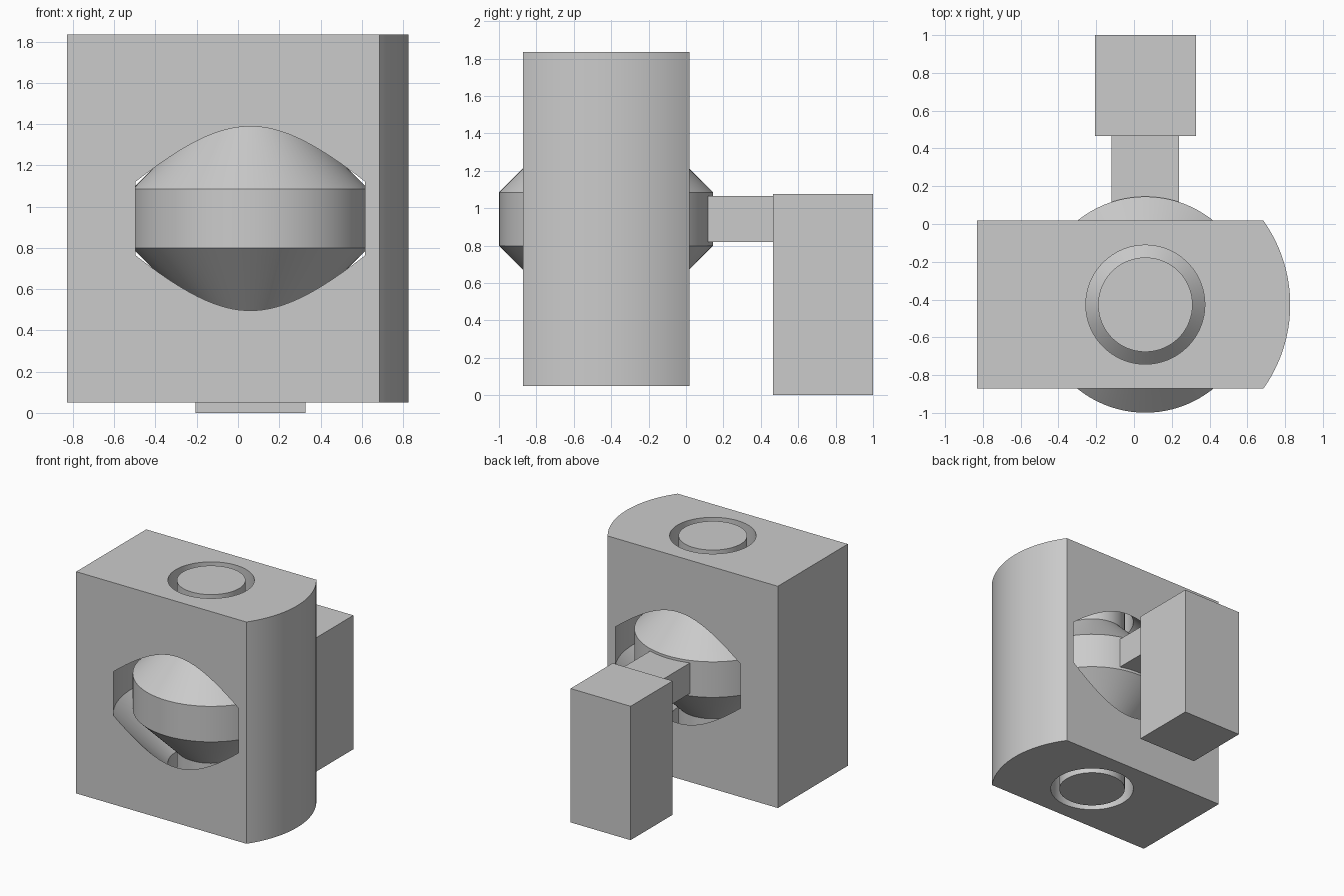
import bpy
import bmesh
from math import radians, sin, cos, asin, tau
from mathutils import Vector

cube = bpy.data.objects.get("Cube")
if cube:
    bpy.data.objects.remove(cube)

GREY = 0.6
grey = bpy.data.materials.new("plain grey")
grey.use_nodes = True
grey.diffuse_color = (GREY, GREY, GREY, 1)
grey.node_tree.nodes["Principled BSDF"].inputs["Base Color"].default_value = (GREY, GREY, GREY, 1)

# Shared pivot axis and housing size
AXIS = Vector((0.06, -0.427, 0))
MID, HALF_H = 0.942, 0.892
HALF_D = 0.445


def finish(name, bm):
    bmesh.ops.recalc_face_normals(bm, faces=bm.faces)
    mesh = bpy.data.meshes.new(name)
    bm.to_mesh(mesh)
    bm.free()
    mesh.materials.append(grey)
    obj = bpy.data.objects.new(name, mesh)
    bpy.context.collection.objects.link(obj)
    return obj


def smooth(obj):
    bpy.ops.object.select_all(action="DESELECT")
    obj.select_set(True)
    bpy.context.view_layer.objects.active = obj
    bpy.ops.object.shade_smooth_by_angle(angle=radians(25))


def prism(name, outline, z0, z1):
    bm = bmesh.new()
    face = bm.faces.new([bm.verts.new((x, y, z0)) for x, y in outline])
    top = bmesh.ops.extrude_face_region(bm, geom=[face])["geom"]
    verts = [v for v in top if isinstance(v, bmesh.types.BMVert)]
    bmesh.ops.translate(bm, verts=verts, vec=(0, 0, z1 - z0))
    return finish(name, bm)


def box(name, x0, x1, y0, y1, z0, z1):
    return prism(name, [(x0, y0), (x1, y0), (x1, y1), (x0, y1)], z0, z1)


def spindle(name, rim, band, neck, end, steps=96):
    """Rim band with 45 degree cones running into a neck, mirrored about MID."""
    upper = [(rim, band), (neck, band + rim - neck), (neck, end)]
    profile = [(r, -h) for r, h in reversed(upper)] + upper
    bm = bmesh.new()
    rings = []
    for r, h in profile:
        rings.append([bm.verts.new((AXIS.x + r * cos(tau * i / steps),
                                    AXIS.y + r * sin(tau * i / steps), MID + h))
                      for i in range(steps)])
    for a, b in zip(rings, rings[1:]):
        for i in range(steps):
            j = (i + 1) % steps
            bm.faces.new((a[i], a[j], b[j], b[i]))
    bm.faces.new(rings[0])
    bm.faces.new(rings[-1])
    return finish(name, bm)


# Housing: flat block with one rounded end
R = 0.767
spread = asin(HALF_D / R)
arc = [(AXIS.x + R * cos(t), AXIS.y + R * sin(t))
       for t in (spread * (i / 16 - 1) for i in range(33))]
outline = arc + [(-0.83, AXIS.y + HALF_D), (-0.83, AXIS.y - HALF_D)]
housing = prism("housing", outline, MID - HALF_H, MID + HALF_H)

# Clearance cavity cut through the housing
cutter = spindle("cavity_cutter", 0.713, 0.178, 0.315, HALF_H + 0.1)
cutter.hide_render = True
cut = housing.modifiers.new("cavity", "BOOLEAN")
cut.operation = "DIFFERENCE"
cut.solver = "EXACT"
cut.object = cutter
bpy.context.view_layer.objects.active = housing
bpy.ops.object.modifier_apply(modifier=cut.name)
bpy.data.objects.remove(cutter)
smooth(housing)

# Rotating wheel with its axle ends flush with the housing
wheel = spindle("wheel_and_axle", 0.572, 0.143, 0.25, HALF_H)
smooth(wheel)

# Arm and hanging handle at the back
box("arm", AXIS.x - 0.178, AXIS.x + 0.178, 0.0, 0.467, 0.82, 1.065)
box("handle", AXIS.x - 0.267, AXIS.x + 0.267, 0.465, 1.0, 0.0, 1.077)
